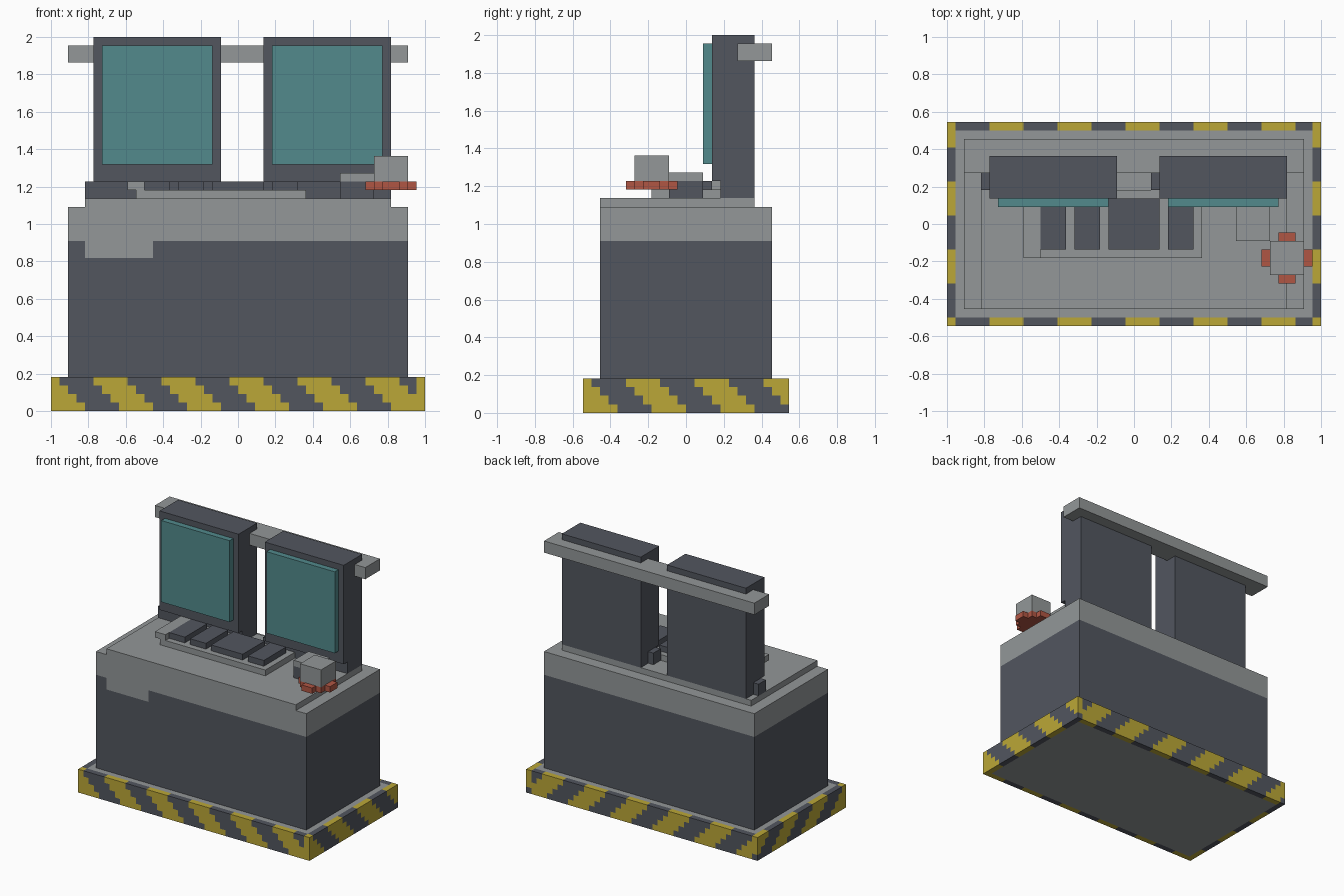
import bpy, bmesh, math
from mathutils import Vector

if "Cube" in bpy.data.objects:
    bpy.data.objects.remove(bpy.data.objects["Cube"])

U = 1 / 22  # the model sits on a grid of 22 cells per unit


def material(name, rgb):
    m = bpy.data.materials.new(name)
    m.diffuse_color = [((c / 255 + 0.055) / 1.055) ** 2.4 for c in rgb] + [1]
    m.use_nodes = True
    m.node_tree.nodes["Principled BSDF"].inputs["Base Color"].default_value = m.diffuse_color
    return m


DARK = material("dark_grey", (82, 86, 95))
LIGHT = material("light_grey", (147, 151, 152))
YELLOW = material("hazard_yellow", (187, 167, 55))
TEAL = material("screen_teal", (82, 138, 140))
RED = material("valve_red", (176, 86, 68))


def block(name, x, y, z, mats, cuts=(), rule=None):
    """Box from grid ranges; optional cuts (axis, position) and a colour rule per face."""
    bm = bmesh.new()
    bmesh.ops.create_cube(bm, size=1)
    for v in bm.verts:
        for a, (lo, hi) in enumerate((x, y, z)):
            v.co[a] = hi if v.co[a] > 0 else lo
    for axis, pos in cuts:
        co, no = Vector(), Vector()
        co[axis], no[axis] = pos, 1
        bmesh.ops.bisect_plane(bm, geom=bm.verts[:] + bm.edges[:] + bm.faces[:],
                               plane_co=co, plane_no=no, dist=1e-5)
    if rule:
        bm.normal_update()
        for f in bm.faces:
            f.material_index = rule(f.calc_center_median(), f.normal)
        # merge neighbouring cells of equal colour
        bmesh.ops.dissolve_limit(bm, angle_limit=0.01, verts=bm.verts[:],
                                 edges=bm.edges[:], delimit={'MATERIAL'})
    bmesh.ops.scale(bm, vec=(U, U, U), verts=bm.verts)
    me = bpy.data.meshes.new(name)
    bm.to_mesh(me)
    bm.free()
    for m in mats:
        me.materials.append(m)
    ob = bpy.data.objects.new(name, me)
    bpy.context.collection.objects.link(ob)
    return ob


# Base plinth with stepped hazard stripes wrapping over its rim
def stripes(c, n):
    i = min(43, max(0, math.floor(c.x + 22)))
    j = min(23, max(0, math.floor(c.y + 12)))
    k = min(3, max(0, math.floor(c.z)))
    side = i in (0, 43)
    if abs(n.z) > 0.5 and not side and j not in (0, 23):
        return 2
    return 1 if ((j if side else i) + k - 4) % 8 < 4 else 0


grid = ([(0, i) for i in range(-21, 22)] + [(1, j) for j in range(-11, 12)]
        + [(2, k) for k in range(1, 4)])
block("base_plinth", (-22, 22), (-12, 12), (0, 4), [YELLOW, DARK, LIGHT], grid, stripes)


# Cabinet: dark body, light upper band with a painted tab on the front
def cabinet_paint(c, n):
    tab = n.y < -0.5 and c.z > 18 and -18 < c.x < -10
    return 1 if c.z > 20 or tab else 0


block("cabinet", (-20, 20), (-10, 10), (4, 24), [DARK, LIGHT],
      [(2, 18), (2, 20), (0, -18), (0, -10)], cabinet_paint)
block("worktop", (-18, 18), (-10, 8), (24, 25), [LIGHT])

# Two monitors, each with a recessed foot, a side lug and a raised screen
for side, x0 in (("left", -17), ("right", 3)):
    block(side + "_monitor", (x0, x0 + 15), (3, 8), (27, 44), [DARK])
    block(side + "_monitor_foot", (x0, x0 + 15), (4, 8), (25, 27), [DARK])
    block(side + "_monitor_lug", (x0 - 1, x0), (4, 6), (25, 27), [DARK])
    block(side + "_screen", (x0 + 1, x0 + 14), (2, 3), (29, 43), [TEAL])
block("rear_rail", (-20, 20), (6, 10), (41, 43), [LIGHT])

# Keyboard with a raised left lip and four wide keys
block("keyboard_tray", (-12, 8), (-4, 4), (25, 26), [LIGHT])
block("keyboard_lip", (-13, -11), (-4, 4), (26, 27), [LIGHT])
for n, (a, b) in enumerate(((-11, -8), (-7, -4), (-3, 3), (4, 7))):
    block(f"key_{n + 1}", (a, b), (-3, 3), (26, 27), [DARK])

# Valve on the right: bracket, hub and cross-shaped red handwheel
block("valve_bracket", (12, 16), (-2, 2), (25, 27), [DARK])
block("valve_bracket_cap", (12, 16), (-2, 2), (27, 28), [LIGHT])
block("valve_hub", (16, 20), (-6, -2), (27, 30), [LIGHT])
block("handwheel_centre", (16, 20), (-6, -2), (26, 27), [RED])
for name, x, y in (("left", (15, 16), (-5, -3)), ("right", (20, 21), (-5, -3)),
                   ("front", (17, 19), (-7, -6)), ("back", (17, 19), (-2, -1))):
    block("handwheel_grip_" + name, x, y, (26, 27), [RED])
